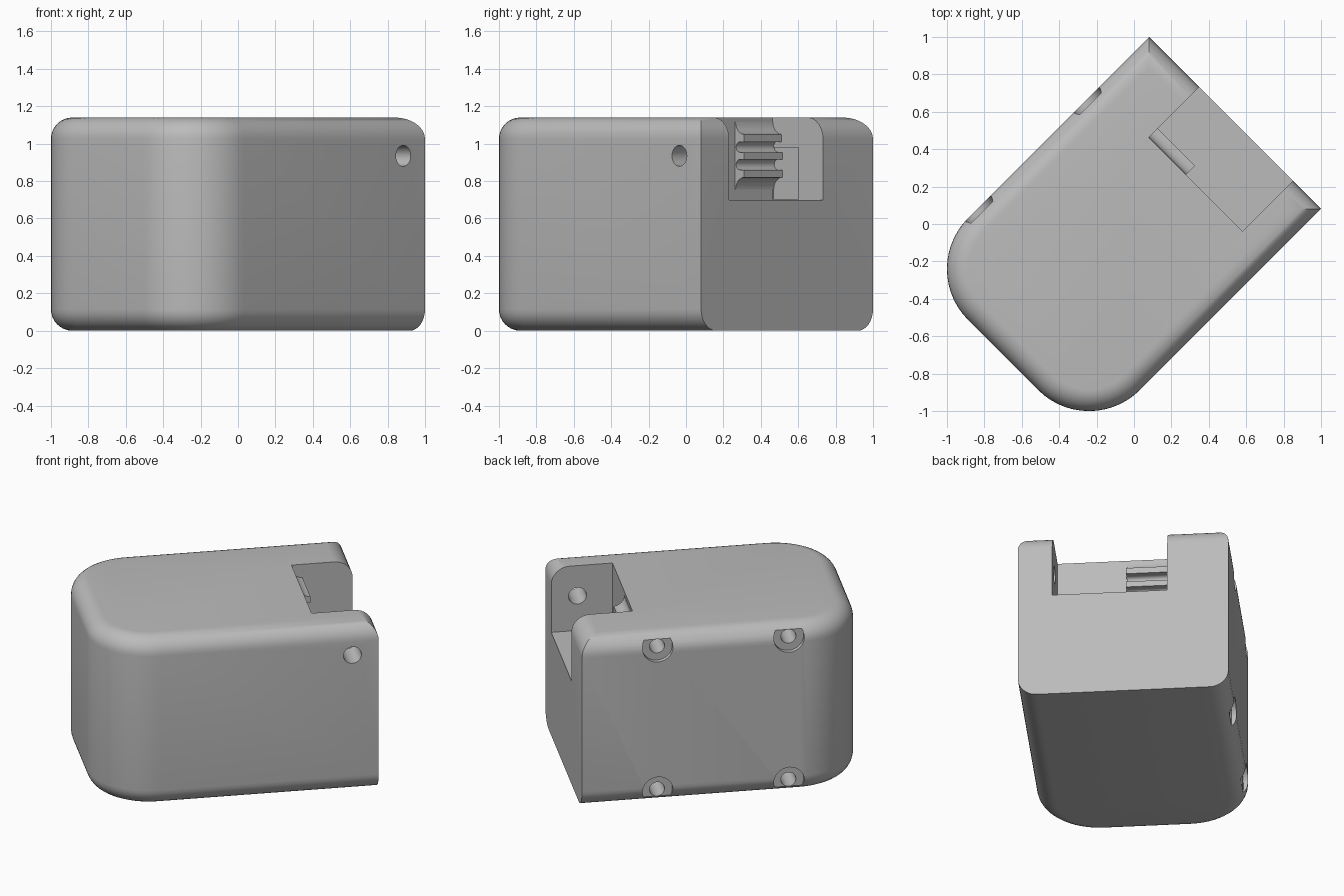
import bpy, bmesh, math
from mathutils import Matrix, Vector

cube = bpy.data.objects.get("Cube")
if cube:
    bpy.data.objects.remove(cube, do_unlink=True)

TURN = Matrix.Rotation(math.radians(45), 4, 'Z')   # the body lies diagonally
END, BACK, SIDE, TOP = 0.764, -0.99, 0.65, 1.14
ROUND, FILLET = 0.385, 0.115

grey = bpy.data.materials.new("plain grey")
grey.use_nodes = True
grey.diffuse_color = (0.5, 0.5, 0.5, 1)
grey.node_tree.nodes["Principled BSDF"].inputs["Base Color"].default_value = (0.5, 0.5, 0.5, 1)


def finish(bm, name):
    bmesh.ops.recalc_face_normals(bm, faces=bm.faces)
    mesh = bpy.data.meshes.new(name)
    bm.to_mesh(mesh)
    bm.free()
    mesh.transform(TURN)
    mesh.materials.append(grey)
    obj = bpy.data.objects.new(name, mesh)
    bpy.context.collection.objects.link(obj)
    return obj


def prism(points, shift):
    bm = bmesh.new()
    face = bm.faces.new([bm.verts.new(p) for p in points])
    out = bmesh.ops.extrude_face_region(bm, geom=[face])
    verts = [g for g in out["geom"] if isinstance(g, bmesh.types.BMVert)]
    bmesh.ops.translate(bm, verts=verts, vec=shift)
    return bm


def box(name, low, high):
    bm = bmesh.new()
    bmesh.ops.create_cube(bm, size=1)
    low, high = Vector(low), Vector(high)
    bmesh.ops.scale(bm, verts=bm.verts, vec=high - low)
    bmesh.ops.translate(bm, verts=bm.verts, vec=(low + high) / 2)
    return finish(bm, name)


def drill(name, u, z, radius, v0, v1):
    bm = bmesh.new()
    bmesh.ops.create_cone(bm, cap_ends=True, segments=32, radius1=radius, radius2=radius, depth=v1 - v0)
    place = Matrix.Translation((u, (v0 + v1) / 2, z)) @ Matrix.Rotation(math.pi / 2, 4, 'X')
    bm.transform(place)
    return finish(bm, name)


def cut(body, cutter):
    mod = body.modifiers.new(cutter.name, 'BOOLEAN')
    mod.operation, mod.solver, mod.object = 'DIFFERENCE', 'EXACT', cutter
    bpy.context.view_layer.objects.active = body
    bpy.ops.object.modifier_apply(modifier=mod.name)
    bpy.data.objects.remove(cutter, do_unlink=True)


def smooth(obj):
    bpy.ops.object.select_all(action='DESELECT')
    obj.select_set(True)
    bpy.context.view_layer.objects.active = obj
    bpy.ops.object.shade_smooth_by_angle(angle=math.radians(30))


def arc(cx, cy, r, start, stop, steps):
    angles = [math.radians(start + (stop - start) * i / steps) for i in range(steps + 1)]
    return [(cx + r * math.cos(a), cy + r * math.sin(a)) for a in angles]


# Body: square at one end, rounded at the other
outline = [(END, -SIDE), (END, SIDE)]
outline += arc(BACK + ROUND, SIDE - ROUND, ROUND, 90, 180, 14)
outline += arc(BACK + ROUND, ROUND - SIDE, ROUND, 180, 270, 14)
bm = prism([(x, y, 0) for x, y in outline], (0, 0, TOP))


def rounded(edge):
    a, b = (v.co for v in edge.verts)
    level = abs(a.z - b.z) < 0.01
    end_bottom = a.z < 0.01 and min(a.x, b.x) > END - 0.01
    return level and not end_bottom


bmesh.ops.bevel(bm, geom=[e for e in bm.edges if rounded(e)], offset=FILLET,
                segments=8, profile=0.5, affect='EDGES', clamp_overlap=False)
body = finish(bm, "body")

# Open slot at the square end, with a shallow pocket in its side wall
cut(body, box("slot", (0.382, -0.438, 0.70), (1, 0.272, 1.4)))
cut(body, box("pocket", (0.385, 0.2, 0.703), (0.58, 0.278, 0.98)))

# Cross hole through the thin slot wall
cut(body, drill("cross_hole", 0.60, 0.935, 0.056, -0.8, -0.3))

# Four counterbored screw holes
for u in (0.29, -0.53):
    for z in (0.085, 1.055):
        cut(body, drill("counterbore", u, z, 0.095, 0.62, 0.8))
        cut(body, drill("screw_hole", u, z, 0.047, 0.35, 0.7))
smooth(body)

# Grooved block in the inner corner of the slot
WALL, TIP, MID, FLARE, GROOVE = 0.38, 0.45, 0.935, 0.065, 0.028
profile = arc(TIP, MID - 0.115 - FLARE, FLARE, 180, 90, 6)
for z in (MID - 0.047, MID + 0.047):
    profile += [(TIP, z - GROOVE)] + arc(WALL + 0.037, z, GROOVE, 270, 90, 8) + [(TIP, z + GROOVE)]
profile += arc(TIP, MID + 0.115 + FLARE, FLARE, 270, 180, 6)
profile += [(WALL - 0.01, MID + 0.115 + FLARE), (WALL - 0.01, MID - 0.115 - FLARE)]
block = finish(prism([(u, -0.01, z) for u, z in profile], (0, 0.30, 0)), "grooved_block")
smooth(block)
